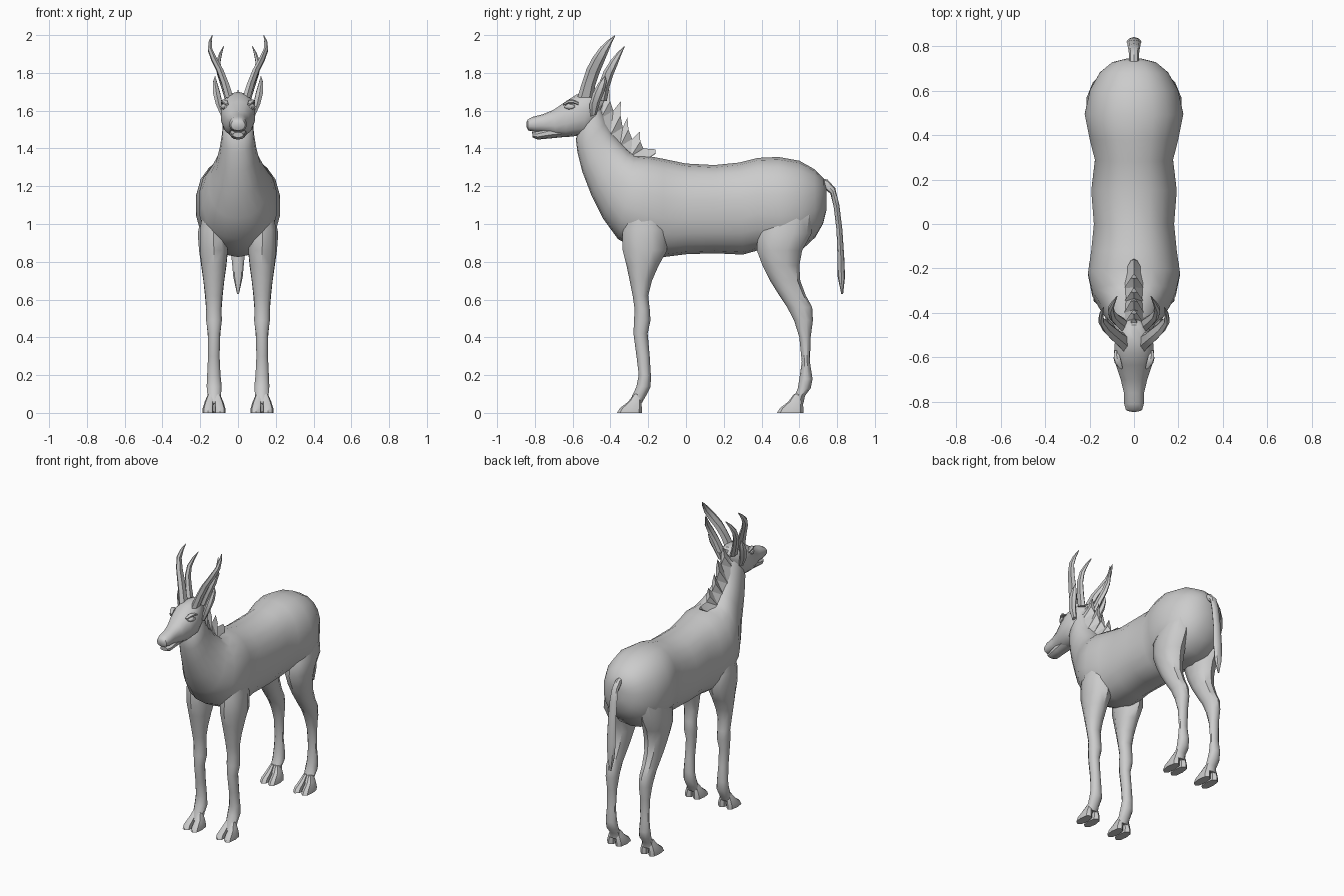
import bpy, bmesh, math

mat = bpy.data.materials.new("pale_grey")
mat.diffuse_color = (0.6, 0.6, 0.6, 1)


def finish(name, bm, angle=40):
    """Turn a bmesh into a smooth-shaded object."""
    bmesh.ops.recalc_face_normals(bm, faces=bm.faces)
    mesh = bpy.data.meshes.new(name)
    bm.to_mesh(mesh)
    bm.free()
    mesh.materials.append(mat)
    ob = bpy.data.objects.new(name, mesh)
    bpy.context.collection.objects.link(ob)
    bpy.ops.object.select_all(action='DESELECT')
    ob.select_set(True)
    bpy.context.view_layer.objects.active = ob
    bpy.ops.object.shade_smooth_by_angle(angle=math.radians(angle))
    return ob


def loft(name, rings, n=10, power=2.0, side=1, angle=40):
    """Skin rings given as (y, z of one edge, y, z of the other, centre x, half width)."""
    bm = bmesh.new()
    loops = []
    for ay, az, by, bz, xc, w in rings:
        loop = []
        for i in range(n):
            t = 2 * math.pi * i / n
            c, s = math.cos(t), math.sin(t)
            c = math.copysign(abs(c) ** (2 / power), c)
            s = math.copysign(abs(s) ** (2 / power), s)
            loop.append(bm.verts.new((side * (xc + w * s),
                                      (ay + by) / 2 + c * (ay - by) / 2,
                                      (az + bz) / 2 + c * (az - bz) / 2)))
        loops.append(loop)
    for a, b in zip(loops, loops[1:]):
        for i in range(n):
            j = (i + 1) % n
            bm.faces.new((a[i], a[j], b[j], b[i]))
    bm.faces.new(loops[0])
    bm.faces.new(loops[-1])
    return finish(name, bm, angle)


def level(rows):
    """Horizontal rings from (z, front y, back y, centre x, half width)."""
    return [(f, z, b, z, x, w) for z, f, b, x, w in rows]


# Torso and neck, rump to throat
loft("body_and_neck", [
    (.745, 1.18, .745, 1.08, 0, .03),
    (.73, 1.24, .725, 1.0, 0, .10),
    (.68, 1.29, .685, .93, 0, .155),
    (.60, 1.335, .61, .86, 0, .20),
    (.49, 1.355, .50, .84, 0, .225),
    (.38, 1.35, .38, .86, 0, .202),
    (.28, 1.325, .30, .838, 0, .178),
    (.15, 1.312, .15, .845, 0, .195),
    (0, 1.32, 0, .84, 0, .183),
    (-.12, 1.345, -.12, .825, 0, .195),
    (-.20, 1.36, -.25, .86, 0, .21),
    (-.27, 1.365, -.36, .92, 0, .19),
    (-.30, 1.39, -.44, 1.03, 0, .155),
    (-.34, 1.43, -.50, 1.15, 0, .12),
    (-.39, 1.485, -.55, 1.28, 0, .098),
    (-.42, 1.54, -.575, 1.38, 0, .086),
    (-.44, 1.60, -.583, 1.45, 0, .08),
    (-.46, 1.66, -.56, 1.52, 0, .06)], n=18, power=2.25)

# Head with separate lower jaw, leaving a mouth line
loft("head", [
    (-.43, 1.66, -.47, 1.56, 0, .04),
    (-.455, 1.695, -.50, 1.48, 0, .07),
    (-.52, 1.70, -.545, 1.465, 0, .088),
    (-.58, 1.685, -.59, 1.465, 0, .092),
    (-.635, 1.65, -.635, 1.46, 0, .083),
    (-.70, 1.605, -.69, 1.468, 0, .062),
    (-.76, 1.58, -.75, 1.485, 0, .047),
    (-.81, 1.568, -.80, 1.488, 0, .046),
    (-.838, 1.553, -.835, 1.495, 0, .037),
    (-.845, 1.538, -.843, 1.51, 0, .02)], n=14, power=2.3)
loft("lower_jaw", [
    (-.64, 1.52, -.63, 1.462, 0, .05),
    (-.73, 1.51, -.72, 1.453, 0, .042),
    (-.785, 1.492, -.785, 1.447, 0, .038),
    (-.815, 1.486, -.812, 1.458, 0, .028)], n=10, power=2.3)

# Jagged mane along the back of the neck
bm = bmesh.new()
roots = [(-.46, 1.66), (-.42, 1.57), (-.37, 1.48), (-.32, 1.42), (-.26, 1.37), (-.19, 1.345)]
tips = [(-.405, 1.715), (-.345, 1.65), (-.31, 1.565), (-.245, 1.49), (-.16, 1.395)]
for (y0, z0), (y1, z1), (ty, tz) in zip(roots, roots[1:], tips):
    # Each tuft is a closed wedge with a raised ridge and a pointed tip
    ridge = [bm.verts.new((0, y + .035, z + .03)) for y, z in ((y0, z0), (y1, z1))]
    tip = bm.verts.new((0, ty, tz))
    base, mids = [], []
    for s in (-1, 1):
        lo = [bm.verts.new((s * .045, y - .03, z - .01)) for y, z in ((y0, z0), (y1, z1))]
        mid = bm.verts.new((s * .014, .55 * ty + .45 * y1 + .01, .55 * tz + .45 * z1))
        bm.faces.new((lo[0], lo[1], ridge[0]))
        bm.faces.new((lo[1], mid, ridge[0]))
        bm.faces.new((lo[1], ridge[1], mid))
        bm.faces.new((ridge[0], mid, tip))
        base.append(lo)
        mids.append(mid)
    left, right = base
    bm.faces.new((tip, mids[0], mids[1]))
    bm.faces.new((ridge[1], mids[0], mids[1]))
    bm.faces.new((left[0], right[0], right[1], left[1]))
    bm.faces.new((left[0], ridge[0], right[0]))
    bm.faces.new((left[1], right[1], ridge[1]))
finish("mane", bm, 25)

# Tail with a flared, pointed tuft
loft("tail", [
    (.70, 1.245, .70, 1.19, 0, .022),
    (.75, 1.235, .735, 1.185, 0, .022),
    (.79, 1.19, .765, 1.16, 0, .024),
    (.812, 1.10, .782, 1.09, 0, .028),
    (.828, .97, .797, .965, 0, .03),
    (.838, .82, .802, .82, 0, .034),
    (.842, .72, .803, .72, 0, .025),
    (.832, .63, .822, .63, 0, .005)], n=8)

front_leg = level([
    (1.12, -.30, -.14, .12, .06), (.97, -.335, -.10, .13, .075), (.86, -.335, -.10, .128, .077),
    (.78, -.315, -.145, .128, .068), (.70, -.298, -.18, .128, .057), (.62, -.282, -.20, .128, .047),
    (.55, -.272, -.192, .128, .042), (.49, -.275, -.188, .127, .044), (.42, -.278, -.203, .127, .034),
    (.30, -.262, -.192, .128, .032), (.20, -.25, -.186, .128, .037), (.14, -.262, -.187, .126, .042),
    (.09, -.285, -.212, .126, .037), (.05, -.30, -.235, .126, .042)])
hind_leg = level([
    (1.08, .43, .68, .12, .07), (.95, .38, .665, .135, .082), (.86, .375, .615, .13, .08),
    (.78, .405, .60, .128, .07), (.70, .445, .605, .128, .058), (.62, .495, .635, .128, .049),
    (.56, .535, .668, .128, .044), (.49, .572, .672, .127, .042), (.40, .60, .66, .127, .034),
    (.27, .613, .656, .128, .031), (.18, .60, .67, .128, .037), (.13, .592, .66, .126, .041),
    (.09, .575, .63, .126, .037), (.05, .555, .622, .126, .042)])

for side, tag in ((1, "right"), (-1, "left")):
    # Legs, each ending in a cloven hoof
    for part, rings, front, back in (("front_leg", front_leg, -.365, -.233),
                                     ("hind_leg", hind_leg, .482, .622)):
        loft(f"{part}_{tag}", rings, n=10, power=2.1, side=side)
        for off, toe in ((-.031, "inner"), (.031, "outer")):
            loft(f"{part}_{toe}_toe_{tag}", level([
                (0, front, back, .127 + off, .03),
                (.025, front + .015, back, .127 + off, .029),
                (.06, front + .06, back - .005, .127 + off * .8, .024),
                (.10, front + .09, back - .012, .127 + off * .5, .016)]),
                n=8, power=2.5, side=side)

    # Long front horns curving out, then up to the tip
    loft(f"long_horn_{tag}", [
        (-.575, 1.67, -.49, 1.67, .045, .024),
        (-.55, 1.75, -.48, 1.735, .068, .022),
        (-.527, 1.82, -.458, 1.80, .094, .02),
        (-.495, 1.88, -.435, 1.855, .125, .017),
        (-.455, 1.935, -.412, 1.91, .148, .013),
        (-.415, 1.972, -.394, 1.955, .147, .009),
        (-.376, 2.0, -.374, 1.998, .137, .002)], n=6, side=side, angle=30)
    # Shorter rear horns hooking inward
    loft(f"short_horn_{tag}", [
        (-.485, 1.66, -.42, 1.65, .05, .02),
        (-.462, 1.74, -.405, 1.725, .075, .018),
        (-.435, 1.81, -.385, 1.79, .098, .016),
        (-.40, 1.865, -.362, 1.845, .105, .013),
        (-.362, 1.91, -.343, 1.895, .092, .008),
        (-.326, 1.942, -.324, 1.939, .076, .002)], n=6, side=side, angle=30)

    # Leaf-shaped ears
    loft(f"ear_{tag}", [
        (-.505, 1.57, -.475, 1.58, .078, .014),
        (-.512, 1.63, -.455, 1.645, .10, .02),
        (-.495, 1.69, -.43, 1.705, .114, .021),
        (-.465, 1.745, -.42, 1.755, .122, .012),
        (-.432, 1.78, -.428, 1.783, .121, .002)], n=6, side=side)

    # Eye with a heavy upper lid
    loft(f"eye_{tag}", [
        (-.642, 1.625, -.642, 1.615, .066, .008),
        (-.625, 1.637, -.625, 1.607, .074, .013),
        (-.605, 1.637, -.605, 1.607, .08, .012),
        (-.588, 1.627, -.588, 1.617, .082, .008)], n=8, side=side)
    loft(f"brow_{tag}", [
        (-.652, 1.638, -.648, 1.628, .058, .008),
        (-.625, 1.657, -.622, 1.638, .07, .016),
        (-.60, 1.66, -.598, 1.638, .077, .016),
        (-.57, 1.645, -.57, 1.63, .08, .009)], n=6, side=side)
